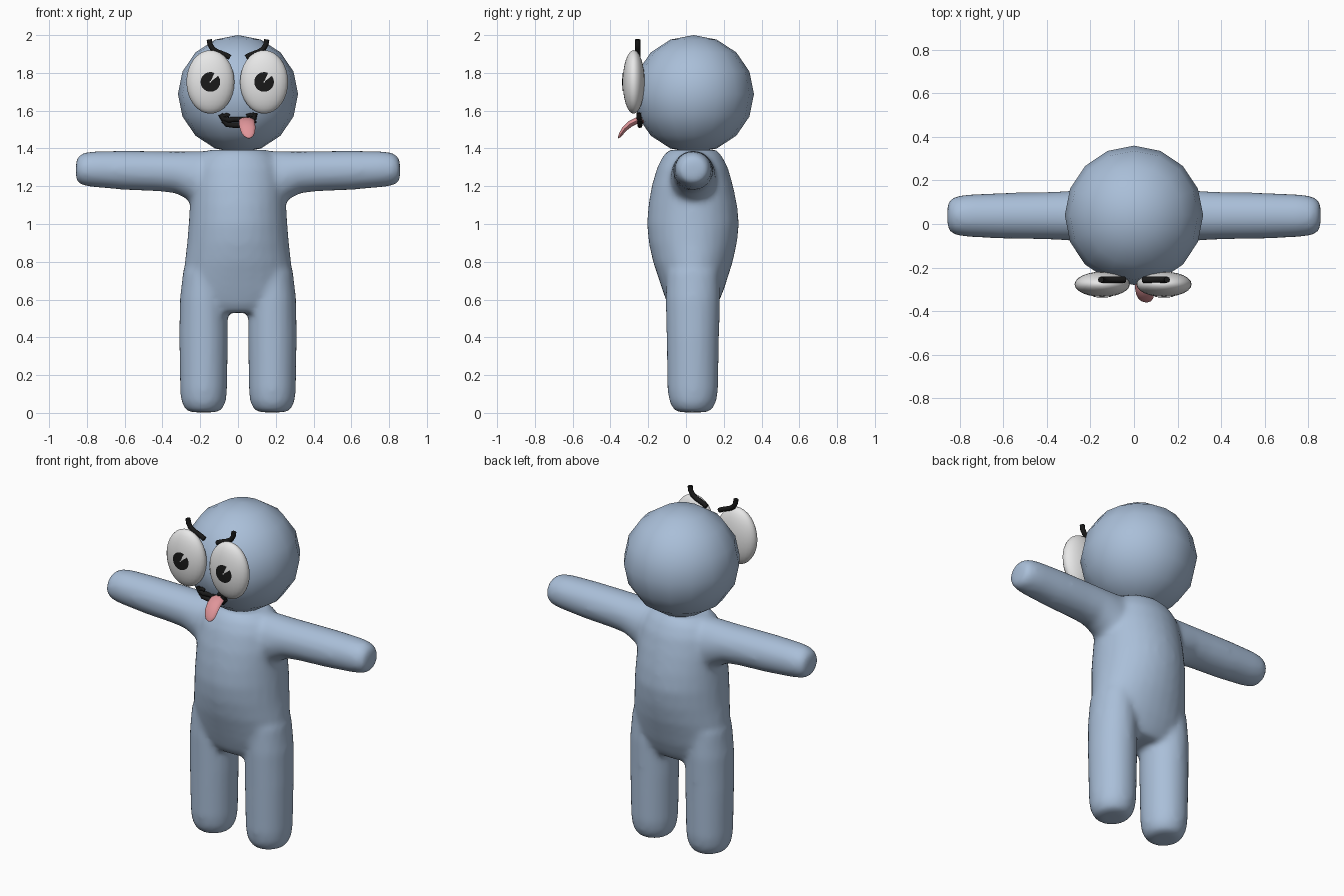
import bpy, bmesh, math
from mathutils import Vector, Matrix

if "Cube" in bpy.data.objects:
    bpy.data.objects.remove(bpy.data.objects["Cube"])


def material(name, rgb):
    m = bpy.data.materials.new(name)
    m.diffuse_color = (*rgb, 1)
    m.use_nodes = True
    m.node_tree.nodes["Principled BSDF"].inputs["Base Color"].default_value = m.diffuse_color
    return m


BLUE = material("soft_blue", (0.40, 0.52, 0.69))
WHITE = material("eye_white", (0.80, 0.80, 0.80))
BLACK = material("black", (0.01, 0.01, 0.01))
PINK = material("tongue_pink", (0.74, 0.30, 0.32))


def finish(bm, name, mat, angle=50):
    bmesh.ops.recalc_face_normals(bm, faces=bm.faces)
    me = bpy.data.meshes.new(name)
    bm.to_mesh(me)
    bm.free()
    me.materials.append(mat)
    for p in me.polygons:
        p.use_smooth = True
    me.set_sharp_from_angle(angle=math.radians(angle))
    ob = bpy.data.objects.new(name, me)
    bpy.context.collection.objects.link(ob)
    return ob


def loft(bm, sections, n=20):
    """Closed tube through elliptical sections (centre, half axis u, half axis v)."""
    rings = []
    for c, u, v in sections:
        ring = []
        for i in range(n):
            a = 2 * math.pi * i / n
            ring.append(bm.verts.new(Vector(c) + Vector(u) * math.cos(a) + Vector(v) * math.sin(a)))
        rings.append(ring)
    for r, s in zip(rings, rings[1:]):
        for i in range(n):
            j = (i + 1) % n
            bm.faces.new((r[i], r[j], s[j], s[i]))
    bm.faces.new(rings[0])
    bm.faces.new(rings[-1])


def ball(name, centre, radii, seg, rings, mat):
    bm = bmesh.new()
    bmesh.ops.create_uvsphere(bm, u_segments=seg, v_segments=rings, radius=1)
    bmesh.ops.transform(bm, matrix=Matrix.Translation(centre) @ Matrix.Diagonal((*radii, 1)), verts=bm.verts)
    return finish(bm, name, mat)


def stroke(name, pts, r, y):
    """Round black line drawn in a plane facing the front."""
    bm = bmesh.new()
    p = [Vector((x, y, z)) for x, z in pts]
    secs = []
    for i, c in enumerate(p):
        t = (p[min(i + 1, len(p) - 1)] - p[max(i - 1, 0)]).normalized()
        secs.append((c, Vector((-t.z, 0, t.x)) * r, (0, r, 0)))
    loft(bm, secs, 8)
    return finish(bm, name, BLACK)


# Body: torso, arms and legs fused into one soft skin
bm = bmesh.new()
torso = [(0.53, 0.20, -0.07, 0.14), (0.58, 0.27, -0.10, 0.17), (0.65, 0.297, -0.125, 0.20),
         (0.80, 0.282, -0.175, 0.248), (0.90, 0.27, -0.197, 0.27), (1.00, 0.262, -0.207, 0.281),
         (1.10, 0.255, -0.199, 0.271), (1.20, 0.25, -0.182, 0.25), (1.30, 0.235, -0.153, 0.222),
         (1.36, 0.20, -0.122, 0.19), (1.393, 0.15, -0.09, 0.16)]
loft(bm, [((0, (a + b) / 2, z), (h, 0, 0), (0, (b - a) / 2, 0)) for z, h, a, b in torso], 28)

arm = [(0.0, 1.10, 1.388, 0.125), (0.22, 1.09, 1.388, 0.122), (0.27, 1.13, 1.386, 0.118),
       (0.33, 1.163, 1.385, 0.113), (0.42, 1.172, 1.387, 0.109), (0.60, 1.180, 1.389, 0.106),
       (0.76, 1.194, 1.386, 0.099), (0.82, 1.203, 1.377, 0.090), (0.845, 1.215, 1.36, 0.077),
       (0.858, 1.235, 1.335, 0.052)]
leg = [(0.003, 0.075, 0.08), (0.02, 0.10, 0.105), (0.06, 0.119, 0.125), (0.12, 0.125, 0.135),
       (0.40, 0.130, 0.140), (0.60, 0.127, 0.145), (0.75, 0.11, 0.14)]
for s in (-1, 1):
    loft(bm, [((s * x, 0.038, (a + b) / 2), (0, h, 0), (0, 0, (b - a) / 2)) for x, a, b, h in arm])
    loft(bm, [((s * 0.182, 0.036, z), (hx, 0, 0), (0, hy, 0)) for z, hx, hy in leg])
body = finish(bm, "body", BLUE, 180)
fuse = body.modifiers.new("fuse", 'REMESH')
fuse.mode = 'VOXEL'
fuse.voxel_size = 0.016
fuse.use_smooth_shade = True
soft = body.modifiers.new("soften", 'SMOOTH')
soft.factor = 0.5
soft.iterations = 10

# Head
ball("head", (0, 0.04, 1.688), (0.318, 0.32, 0.312), 16, 8, BLUE)

# Eyes with notched pupils laid on the curved surface
EYE = (0.127, 0.058, 0.168)
for side, cx in (("left", -0.146), ("right", 0.138)):
    centre = Vector((cx, -0.277, 1.752))
    ball(side + "_eye", centre, EYE, 24, 16, WHITE)
    bm = bmesh.new()
    rows = []
    steps = 22
    for r in (0.004, 0.028, 0.052):
        row = []
        for i in range(steps + 1):
            a = math.radians(66 + 332 * i / steps)
            dx, dz = r * math.cos(a), r * math.sin(a)
            dy = EYE[1] * math.sqrt(1 - (dx / EYE[0]) ** 2 - (dz / EYE[2]) ** 2) + 0.003
            row.append(bm.verts.new(centre + Vector((dx, -dy, dz))))
        rows.append(row)
    for a, b in zip(rows, rows[1:]):
        for i in range(steps):
            bm.faces.new((a[i], b[i], b[i + 1], a[i + 1]))
    pupil = finish(bm, side + "_pupil", BLACK)
    if pupil.data.polygons[0].normal.y > 0:
        pupil.data.flip_normals()

# Eyebrows
brow = [(0.152, 1.977), (0.148, 1.95), (0.135, 1.928), (0.112, 1.912), (0.085, 1.902),
        (0.06, 1.892), (0.042, 1.882)]
for side, s in (("left", -1), ("right", 1)):
    stroke(side + "_eyebrow", [(s * x, z) for x, z in brow], 0.014, -0.256)

# Mouth: scribbled strokes
stroke("mouth_upper_line", [(-0.092, 1.582), (-0.08, 1.558), (-0.05, 1.55), (-0.02, 1.555),
                            (0.02, 1.552), (0.06, 1.55), (0.085, 1.56), (0.09, 1.588)], 0.014, -0.248)
stroke("mouth_lower_line", [(-0.078, 1.55), (-0.06, 1.528), (-0.02, 1.522), (0.03, 1.524),
                            (0.07, 1.528), (0.088, 1.55)], 0.014, -0.244)
stroke("mouth_crease_left", [(-0.085, 1.568), (-0.06, 1.578), (-0.045, 1.572)], 0.01, -0.25)
stroke("mouth_crease_right", [(0.045, 1.572), (0.065, 1.578), (0.095, 1.568)], 0.01, -0.25)

# Tongue: curls forward and down
tongue = [(0.045, -0.225, 1.552, 0.038, 0.016), (0.046, -0.262, 1.547, 0.042, 0.017),
          (0.048, -0.296, 1.530, 0.043, 0.017), (0.051, -0.324, 1.505, 0.041, 0.015),
          (0.054, -0.343, 1.479, 0.034, 0.011), (0.056, -0.353, 1.463, 0.023, 0.007),
          (0.057, -0.358, 1.455, 0.008, 0.003)]
secs = []
for i, (x, y, z, w, t) in enumerate(tongue):
    a, b = tongue[max(i - 1, 0)], tongue[min(i + 1, len(tongue) - 1)]
    d = Vector((0, b[1] - a[1], b[2] - a[2])).normalized()
    secs.append(((x, y, z), (w, 0, 0), Vector((0, -d.z, d.y)) * t))
bm = bmesh.new()
loft(bm, secs, 14)
finish(bm, "tongue", PINK)
